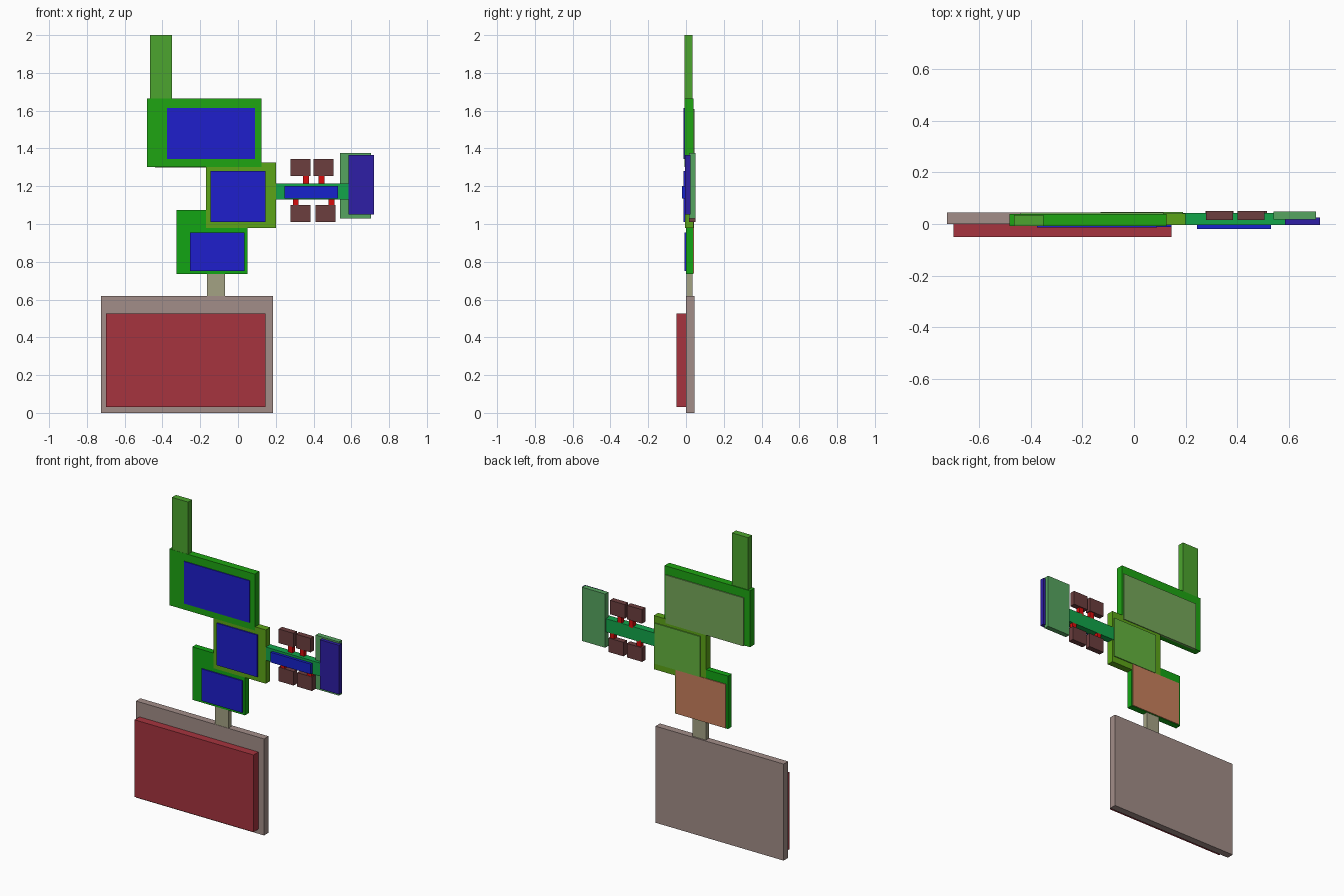
import bpy

mats = {}

def material(rgb):
    """Material from an 8-bit sRGB colour, converted to linear."""
    if rgb not in mats:
        m = bpy.data.materials.new("paint_%d" % len(mats))
        lin = [c / 255 / 12.92 if c < 11 else ((c / 255 + 0.055) / 1.055) ** 2.4 for c in rgb]
        m.diffuse_color = (*lin, 1)
        mats[rgb] = m
    return mats[rgb]

def box(name, x, y, z, rgb):
    """Axis-aligned box from (min, max) ranges."""
    bpy.ops.mesh.primitive_cube_add(size=1, location=[sum(r) / 2 for r in (x, y, z)])
    ob = bpy.context.object
    ob.name = name
    ob.scale = [r[1] - r[0] for r in (x, y, z)]
    bpy.ops.object.transform_apply(location=False, rotation=False, scale=True)
    ob.data.materials.append(material(rgb))

BLUE = (30, 30, 204)
GREEN = (18, 165, 20)
BROWN = (108, 62, 62)
RED = (217, 12, 12)

# Base slab with raised front panel
box("base_slab", (-0.725, 0.185), (0, 0.045), (0, 0.62), (162, 141, 136))
box("base_front_panel", (-0.70, 0.145), (-0.05, 0.003), (0.03, 0.525), (166, 52, 62))
box("neck", (-0.165, -0.07), (0.002, 0.035), (0.61, 0.745), (164, 162, 132))

# Lower block
box("lower_block", (-0.325, 0.05), (0, 0.038), (0.735, 1.075), GREEN)
box("lower_front_panel", (-0.255, 0.035), (-0.008, 0.005), (0.75, 0.955), BLUE)
box("lower_back_panel", (-0.31, 0.045), (0.03, 0.043), (0.738, 1.02), (200, 128, 92))

# Middle block
box("middle_block", (-0.17, 0.20), (-0.004, 0.04), (0.98, 1.325), (92, 165, 24))
box("middle_front_panel", (-0.145, 0.145), (-0.012, 0.0), (1.01, 1.28), BLUE)
box("middle_back_panel", (-0.13, 0.19), (0.03, 0.046), (1.02, 1.28), (100, 180, 62))

# Upper block and post
box("upper_block", (-0.482, 0.125), (-0.008, 0.039), (1.303, 1.665), (30, 165, 18))
box("upper_front_panel", (-0.375, 0.09), (-0.014, 0.0), (1.345, 1.615), BLUE)
box("upper_back_panel", (-0.44, 0.115), (0.03, 0.045), (1.30, 1.61), (118, 168, 90))
box("top_post", (-0.465, -0.35), (-0.007, 0.034), (1.65, 2.0), (76, 165, 46))

# Side arm and end plate
box("arm", (0.19, 0.59), (-0.003, 0.043), (1.13, 1.215), (18, 165, 74))
box("arm_front_panel", (0.245, 0.53), (-0.02, 0.0), (1.135, 1.20), (22, 34, 204))
box("end_plate", (0.54, 0.705), (0.017, 0.049), (1.03, 1.375), (86, 165, 96))
box("end_front_panel", (0.585, 0.72), (-0.004, 0.025), (1.05, 1.365), (46, 30, 166))

# Pegs with paddles above and below the arm: paddle x range, peg x start
for side, paddle_z, peg_z, items in (
    ("upper", (1.255, 1.345), (1.205, 1.265), (((0.278, 0.383), 0.345), ((0.40, 0.505), 0.427))),
    ("lower", (1.01, 1.10), (1.09, 1.14), (((0.277, 0.385), 0.29), ((0.41, 0.515), 0.48))),
):
    for i, (px, peg) in enumerate(items, 1):
        box("%s_paddle_%d" % (side, i), px, (0.015, 0.05), paddle_z, BROWN)
        box("%s_peg_%d" % (side, i), (peg, peg + 0.03), (0.017, 0.043), peg_z, RED)
